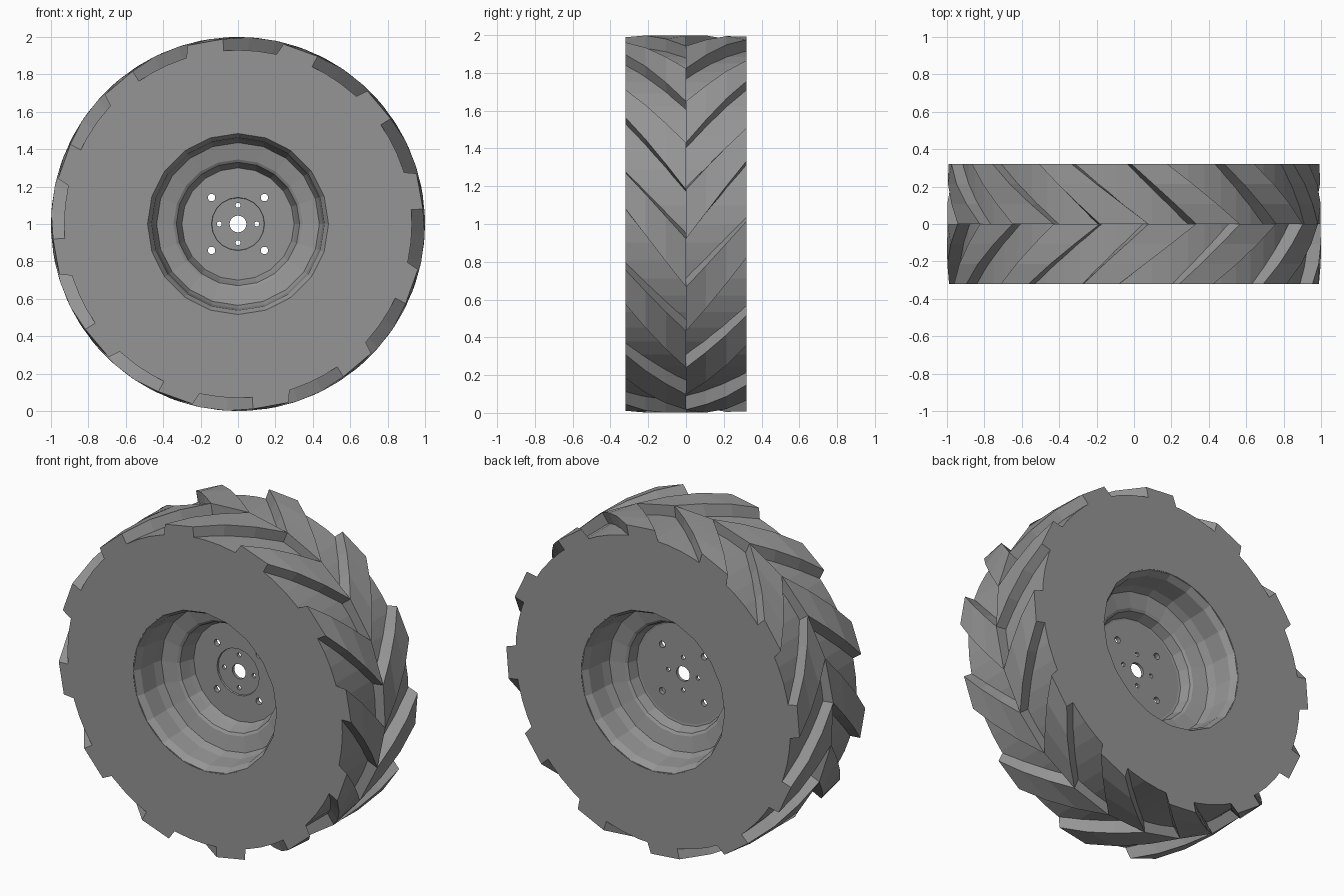
import bpy, bmesh
from math import sin, cos, radians, tau

if "Cube" in bpy.data.objects:
    bpy.data.objects.remove(bpy.data.objects["Cube"])

HALF = 0.32          # half width of the wheel
COUNT = 12           # lugs per side

dark = bpy.data.materials.new("dark_grey")
dark.diffuse_color = (0.3, 0.3, 0.3, 1)
dark.use_nodes = True
dark.node_tree.nodes["Principled BSDF"].inputs["Base Color"].default_value = dark.diffuse_color


def polar(r, a, y):
    return (r * cos(a), y, 1 + r * sin(a))


def finish(bm, name):
    bmesh.ops.recalc_face_normals(bm, faces=bm.faces)
    me = bpy.data.meshes.new(name)
    bm.to_mesh(me)
    bm.free()
    me.materials.append(dark)
    ob = bpy.data.objects.new(name, me)
    bpy.context.collection.objects.link(ob)
    return ob


def revolve(name, profile, segs):
    """Turn a closed (radius, y) profile around the axle."""
    bm = bmesh.new()
    rings = [[bm.verts.new(polar(r, tau * i / segs, y)) for r, y in profile]
             for i in range(segs)]
    n = len(profile)
    for i in range(segs):
        a, b = rings[i], rings[(i + 1) % segs]
        for j in range(n):
            k = (j + 1) % n
            bm.faces.new((a[j], a[k], b[k], b[j]))
    return finish(bm, name)


def add_lug(bm, offset, side, steps=3):
    """One tapered bar sweeping from the shoulder to the centre line."""
    rings = []
    for s in range(steps + 1):
        t = s / steps
        cw = 34.6 - 24.1 * t + offset        # leading edge angle
        ccw = 45.8 - 20.3 * t + offset       # trailing edge angle
        y = side * HALF * (1 - t)
        top = 0.992 if s == 0 else 1.0       # slightly rounded shoulder
        pts = [(0.90, cw + 0.3), (top, cw), (top, ccw), (0.90, ccw + 2.2)]
        rings.append([bm.verts.new(polar(r, radians(a), y)) for r, a in pts])
    for a, b in zip(rings, rings[1:]):
        for j in range(4):
            k = (j + 1) % 4
            bm.faces.new((a[j], a[k], b[k], b[j]))
    bm.faces.new(rings[0])
    bm.faces.new(rings[-1])


# Tyre body
revolve("tyre_body", [(0.484, -HALF), (0.93, -HALF), (0.93, HALF), (0.484, HALF)], 60)

# Tread lugs: back row is mirrored and shifted by half a pitch
for name, side, shift in (("front_lugs", -1, 0), ("back_lugs", 1, 15)):
    bm = bmesh.new()
    for i in range(COUNT):
        add_lug(bm, i * 360 / COUNT + shift, side)
    finish(bm, name)

# Rim: stepped dish on both sides, thin hub plate recessed at the front
dish = [(0.52, -0.315), (0.484, -0.318), (0.462, -0.28), (0.452, -0.17),
        (0.435, -0.12), (0.345, -0.10), (0.33, -0.09), (0.312, -0.03)]
hub = [(0.30, 0.0), (0.142, 0.0), (0.14, 0.01), (0.045, 0.01),
       (0.045, 0.028), (0.30, 0.028)]
rim = revolve("rim", dish + hub + [(r, -y) for r, y in reversed(dish)], 20)

# Bolt holes cut through the hub
bm = bmesh.new()
for i in range(4):
    for dist, turn, rad in ((0.10, 0, 0.013), (0.2, tau / 8, 0.02)):
        a = tau * i / 4 + turn
        loops = []
        for y in (-0.06, 0.06):
            x0, _, z0 = polar(dist, a, 0)
            loops.append([bm.verts.new((x0 + rad * cos(tau * j / 12), y,
                                        z0 + rad * sin(tau * j / 12)))
                          for j in range(12)])
        for j in range(12):
            k = (j + 1) % 12
            bm.faces.new((loops[0][j], loops[0][k], loops[1][k], loops[1][j]))
        bm.faces.new(loops[0])
        bm.faces.new(loops[1])
cutter = finish(bm, "bolt_hole_cutter")
cutter.hide_render = True
mod = rim.modifiers.new("bolt_holes", 'BOOLEAN')
mod.operation = 'DIFFERENCE'
mod.solver = 'EXACT'
mod.object = cutter
bpy.context.view_layer.objects.active = rim
rim.select_set(True)
bpy.ops.object.modifier_apply(modifier=mod.name)
bpy.data.objects.remove(cutter)
